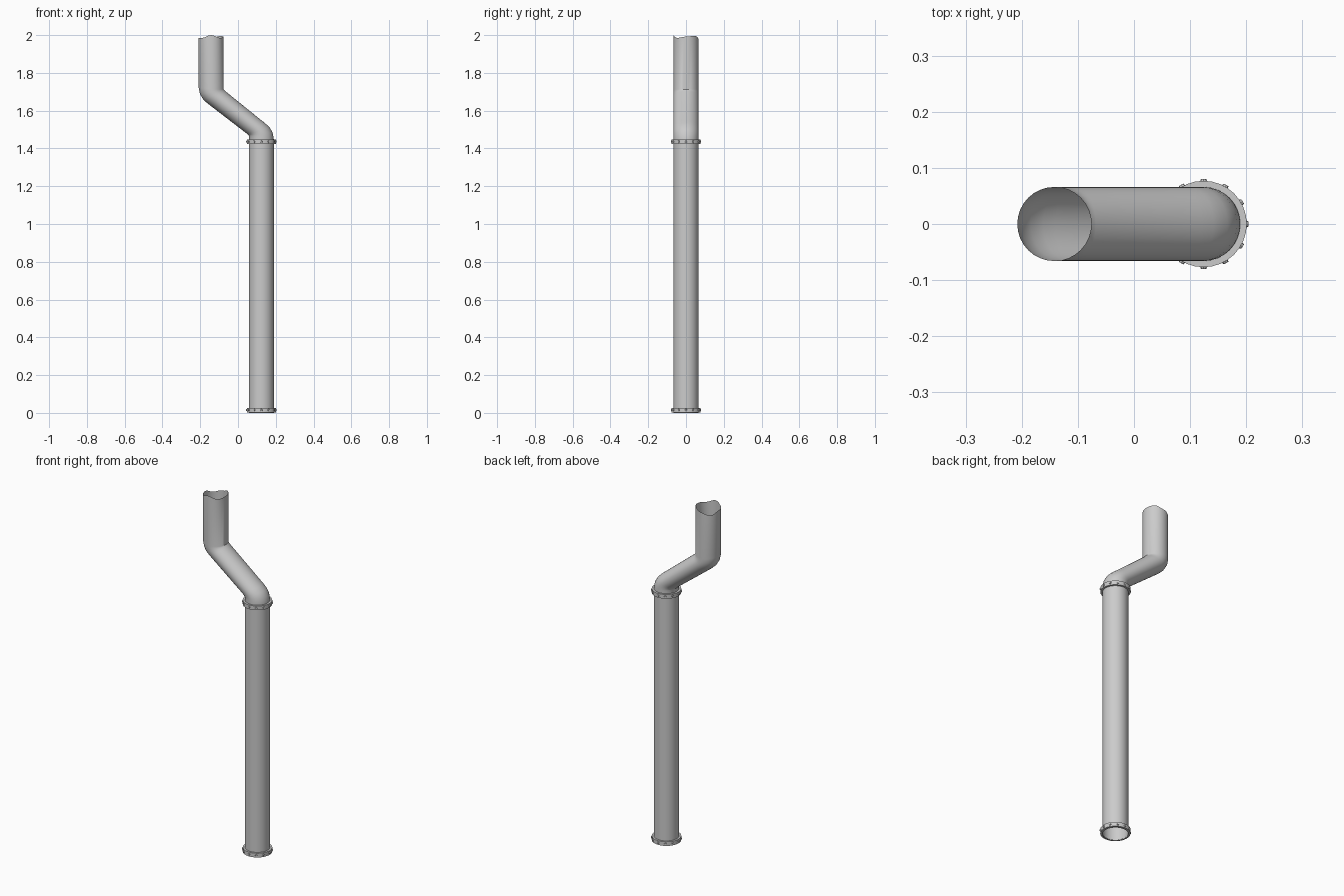
import bpy, bmesh
from math import sin, cos, pi, radians
from mathutils import Matrix, Vector

if "Cube" in bpy.data.objects:
    bpy.data.objects.remove(bpy.data.objects["Cube"])

R = 0.066          # pipe radius
N = 32             # sides
XL, XU = 0.124, -0.142   # centre lines of the lower and upper pipes


def finish(name, bm, angle=35):
    bmesh.ops.recalc_face_normals(bm, faces=bm.faces)
    me = bpy.data.meshes.new(name)
    bm.to_mesh(me)
    bm.free()
    ob = bpy.data.objects.new(name, me)
    bpy.context.collection.objects.link(ob)
    bpy.context.view_layer.objects.active = ob
    ob.select_set(True)
    bpy.ops.object.shade_smooth_by_angle(angle=radians(angle))
    ob.select_set(False)
    return ob


def skin(name, rings, closed=False):
    """Joins successive rings of points with quads; ends stay open."""
    bm = bmesh.new()
    vs = [[bm.verts.new(p) for p in r] for r in rings]
    pairs = list(zip(vs, vs[1:]))
    if closed:
        pairs.append((vs[-1], vs[0]))
    for a, b in pairs:
        for i in range(N):
            j = (i + 1) % N
            bm.faces.new((a[i], a[j], b[j], b[i]))
    return finish(name, bm)


def section(left, right):
    """Elliptical ring spanning a left and a right point in the xz plane."""
    l, r = Vector((left[0], 0, left[1])), Vector((right[0], 0, right[1]))
    c, h = (l + r) / 2, (r - l) / 2
    return [c + h * cos(2 * pi * i / N) + Vector((0, R * sin(2 * pi * i / N), 0))
            for i in range(N)]


def circle(x, z, r):
    return [Vector((x + r * cos(2 * pi * i / N), r * sin(2 * pi * i / N), z))
            for i in range(N)]


# long straight lower pipe
skin("lower_pipe", [circle(XL, 0, R), circle(XL, 1.435, R)])

# offset bend: tight inner corners, rounded outer corners, wavy cut top
inner_low, inner_top = (XL - R, 1.472), (XU + R, 1.708)
rings = [section((XL - R, 1.435), (XL + R, 1.435))]
for k, p in enumerate([(0.189, 1.455), (0.183, 1.485), (0.167, 1.512), (0.142, 1.535), (0.12, 1.552)]):
    rings.append(section((inner_low[0] - 0.002 * k, inner_low[1] - 0.004 + 0.002 * k), p))
for k, p in enumerate([(-0.14, 1.622), (-0.162, 1.639), (-0.184, 1.659), (-0.201, 1.687), (-0.208, 1.72)]):
    rings.append(section(p, (inner_top[0] + 0.002 * (4 - k), inner_top[1] - 0.004 + 0.002 * k)))
heights = [1.992, 1.996, 1.98, 1.968, 1.985, 1.985, 2.0, 1.985]   # every 45 degrees
top = circle(XU, 0, R)
for i, p in enumerate(top):
    k, t = divmod(i * 8 / N, 1)
    t = (1 - cos(pi * t)) / 2
    p.z = heights[int(k)] * (1 - t) + heights[(int(k) + 1) % 8] * t
rings.append(top)
skin("offset_bend", rings)

# collars with rivets around them
for label, z0 in (("bottom", 0.003), ("upper", 1.424)):
    z1 = z0 + 0.024
    skin(label + "_collar",
         [circle(XL, z0, R - 0.001), circle(XL, z0, 0.077),
          circle(XL, z1, 0.077), circle(XL, z1, R - 0.001)], closed=True)
    bm = bmesh.new()
    for i in range(12):
        m = (Matrix.Translation((XL, 0, (z0 + z1) / 2)) @ Matrix.Rotation(i * pi / 6, 4, 'Z')
             @ Matrix.Translation((0.0775, 0, 0)) @ Matrix.Rotation(pi / 2, 4, 'Y'))
        bmesh.ops.create_cone(bm, cap_ends=True, segments=8, radius1=0.007,
                              radius2=0.0045, depth=0.006, matrix=m)
    finish(label + "_collar_rivets", bm)
